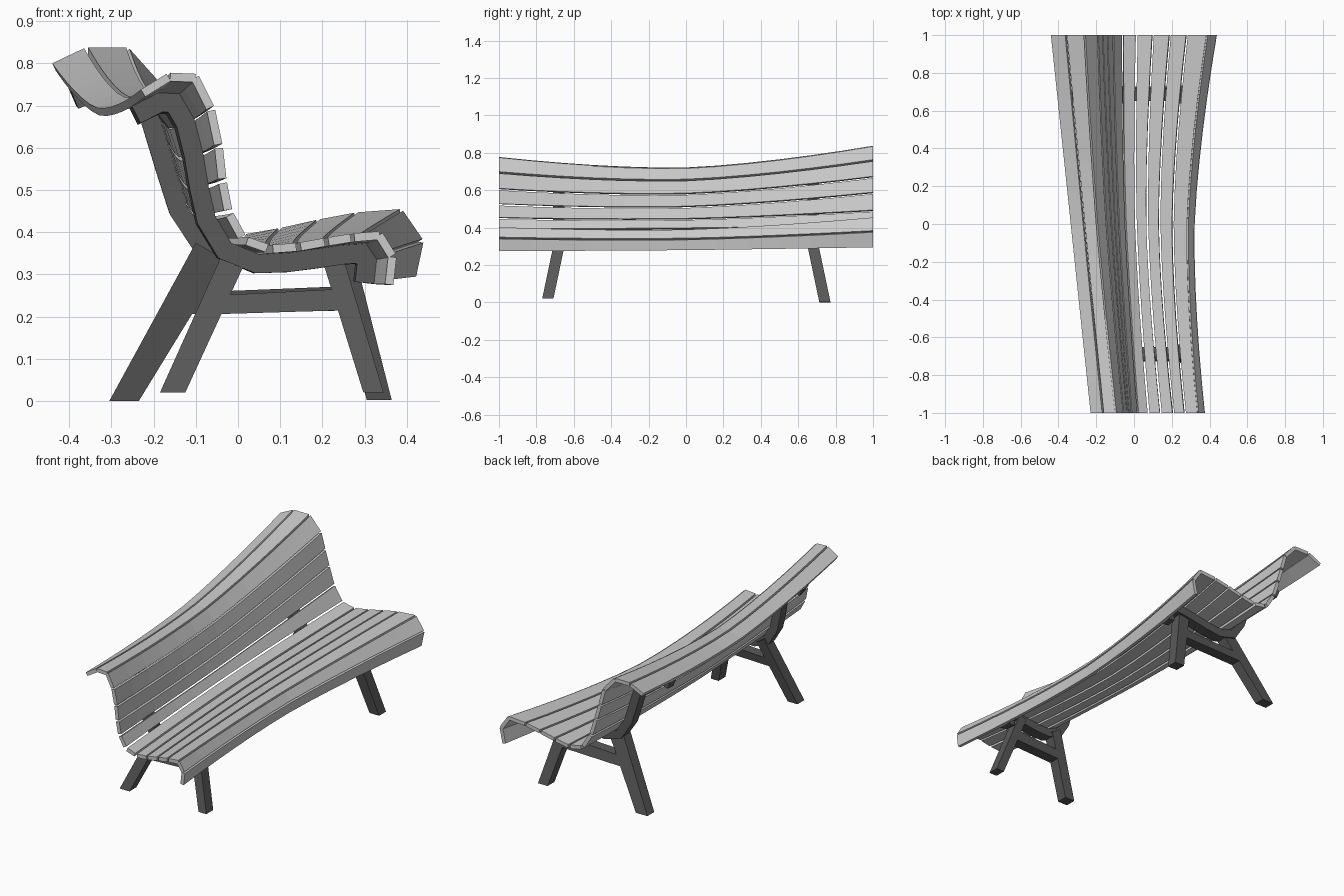
import bpy
from mathutils import Vector as V

if "Cube" in bpy.data.objects:
    bpy.data.objects.remove(bpy.data.objects["Cube"])

# Outer cross-section (x, z): back rim -> backrest -> seat -> front lip, at y = -1, 0, 1
NEAR = [(-.23, .738), (-.165, .778), (-.095, .775), (-.055, .695), (-.036, .605),
        (-.027, .523), (-.013, .45), (.02, .39), (.077, .37), (.142, .375),
        (.208, .387), (.27, .397), (.34, .403), (.376, .345), (.368, .275)]
MID = [(-.335, .695), (-.265, .722), (-.195, .72), (-.145, .655), (-.12, .58),
       (-.10, .51), (-.08, .445), (-.045, .395), (.01, .37), (.07, .37),
       (.135, .375), (.205, .385), (.285, .39), (.322, .34), (.315, .28)]
FAR = [(-.44, .80), (-.36, .838), (-.26, .838), (-.19, .76), (-.165, .67),
       (-.14, .585), (-.11, .49), (-.06, .41), (.015, .395), (.1, .41),
       (.19, .43), (.28, .447), (.388, .455), (.44, .38), (.422, .295)]
SLAT, GAP, FRAME = .02, .005, .045

dark = bpy.data.materials.new("dark_metal")
dark.diffuse_color = (.1, .1, .1, 1)
dark.use_nodes = True
dark.node_tree.nodes["Principled BSDF"].inputs["Base Color"].default_value = dark.diffuse_color


def section(y):
    """Outer profile at any y, curved through the three key sections."""
    w = abs(y) ** 1.6
    return [V(m) + (V(f) - V(n)) / 2 * y + ((V(f) + V(n)) / 2 - V(m)) * w
            for n, m, f in zip(NEAR, MID, FAR)]


def outward(a, b):
    d = (b - a).normalized()
    return V((-d.y, d.x))


def offset(pts, dist):
    """Mitred inward offset of a profile."""
    out = []
    for i, p in enumerate(pts):
        n1 = outward(pts[max(i - 1, 0)], pts[max(i, 1)])
        n2 = outward(pts[min(i, len(pts) - 2)], pts[min(i + 1, len(pts) - 1)])
        out.append(p - (n1 + n2) / (1 + n1.dot(n2)) * dist)
    return out


def loft(name, rings, mat=None):
    """Closed solid skinned over four-point rings."""
    verts = [v for r in rings for v in r]
    faces = [(0, 1, 2, 3), tuple(len(verts) - k for k in (1, 2, 3, 4))]
    for r in range(len(rings) - 1):
        for k in range(4):
            a, b = r * 4 + k, r * 4 + (k + 1) % 4
            faces.append((a, a + 4, b + 4, b))
    me = bpy.data.meshes.new(name)
    me.from_pydata(verts, [], faces)
    ob = bpy.data.objects.new(name, me)
    bpy.context.collection.objects.link(ob)
    if mat:
        me.materials.append(mat)
    return ob


# Slats: seven for the backrest and rim, seven for the seat and lip
SEG = 12
for i in range(len(NEAR) - 1):
    rings = []
    for s in range(SEG + 1):
        y = -1 + 2 * s / SEG
        p = section(y)
        a, b = p[i], p[i + 1]
        d, n = (b - a).normalized() * GAP, outward(a, b) * SLAT
        a = a + d if i > 0 else a
        b = b - d if i < len(NEAR) - 2 else b
        rings.append([(q.x, y, q.y) for q in (a, b, b - n, a - n)])
    loft("back_slat" if i < 7 else "seat_slat", rings)

# Frame ribs following the underside of the slats
for side in (-1, 1):
    edges = []
    for y in (side * .68 - .03, side * .68 + .03):
        p = section(y)
        edges.append([[(q.x, y, q.y) for q in offset(p, d)]
                      for d in (SLAT, SLAT + FRAME)])
    (o0, i0), (o1, i1) = edges
    loft("frame_rib", list(zip(o0, o1, i1, i0)), dark)


def bar(name, side, corners):
    """Frame bar from an xz quad, splayed sideways towards the ground."""
    rings = []
    for t in (-.03, .03):
        rings.append([(x, side * (.68 + (.3 - z) * .21) + t, z) for x, z in corners])
    loft(name, rings, dark)


# Legs and stretchers of the near frame
bar("back_leg", -1, [(-.185, .02), (-.125, .02), (.02, .335), (-.03, .365)])
bar("front_leg", -1, [(.297, .02), (.345, .02), (.245, .355), (.198, .34)])
bar("stretcher", -1, [(-.08, .205), (.245, .215), (.23, .265), (-.06, .25)])

# Legs and stretchers of the far frame
bar("back_leg", 1, [(-.305, 0), (-.235, 0), (-.03, .335), (-.10, .375)])
bar("front_leg", 1, [(.305, .003), (.364, .003), (.27, .37), (.21, .35)])
bar("stretcher", 1, [(-.16, .205), (.27, .215), (.25, .272), (-.12, .257)])
